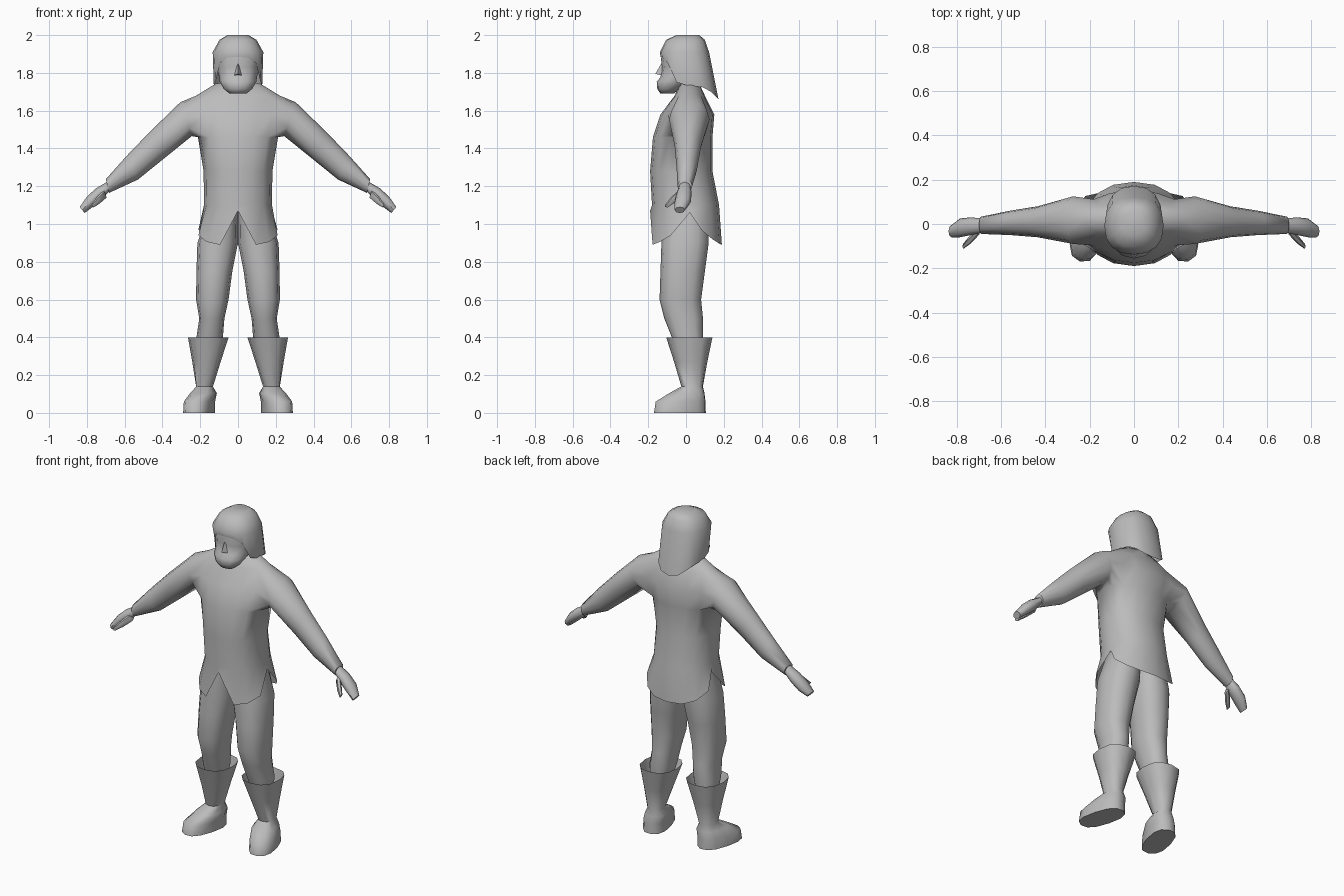
import bpy, bmesh, math

if "Cube" in bpy.data.objects:
    bpy.data.objects.remove(bpy.data.objects["Cube"])

grey = bpy.data.materials.new("plain grey")
grey.diffuse_color = (0.5, 0.5, 0.5, 1)
grey.use_nodes = True
grey.node_tree.nodes["Principled BSDF"].inputs["Base Color"].default_value = grey.diffuse_color


def power(v, p):
    return math.copysign(abs(v) ** p, v)


def level_ring(z, x0, x1, y0, y1, n=16, p=1.0, turn=0.0):
    """Horizontal ring, first point at the front. z may be a list of heights."""
    cx, cy, rx, ry = (x0 + x1) / 2, (y0 + y1) / 2, (x1 - x0) / 2, (y1 - y0) / 2
    pts = []
    for k in range(n):
        a = -math.pi / 2 + 2 * math.pi * k / n
        x, y = rx * power(math.cos(a), p), ry * power(math.sin(a), p)
        c, s = math.cos(turn), math.sin(turn)
        pts.append((cx + c * x - s * y, cy + s * x + c * y,
                    z[k] if isinstance(z, list) else z))
    return pts


def limb_ring(top, bottom, y0, y1, n=12, side=1):
    """Tilted ring spanning an upper and a lower outline point."""
    cx, cz = (top[0] + bottom[0]) / 2, (top[1] + bottom[1]) / 2
    ux, uz = top[0] - cx, top[1] - cz
    pts = []
    for k in range(n):
        t = 2 * math.pi * k / n
        pts.append((side * (cx + ux * math.cos(t)),
                    (y0 + y1) / 2 - (y1 - y0) / 2 * math.sin(t),
                    cz + uz * math.cos(t)))
    return pts


def join(bm, a, b):
    n = len(a)
    return [bm.faces.new((a[k], a[(k + 1) % n], b[(k + 1) % n], b[k])) for k in range(n)]


def finish(bm, name, mirror=False, angle=60):
    bmesh.ops.recalc_face_normals(bm, faces=bm.faces)
    me = bpy.data.meshes.new(name)
    bm.to_mesh(me)
    bm.free()
    me.materials.append(grey)
    ob = bpy.data.objects.new(name, me)
    bpy.context.collection.objects.link(ob)
    bpy.ops.object.select_all(action='DESELECT')
    ob.select_set(True)
    bpy.context.view_layer.objects.active = ob
    bpy.ops.object.shade_smooth_by_angle(angle=math.radians(angle))
    if mirror:
        m = ob.modifiers.new("mirror", 'MIRROR')
        m.use_mirror_merge = False
    return ob


def loft(name, rings, start=False, end=False, mirror=False, angle=60):
    bm = bmesh.new()
    rows = [[bm.verts.new(p) for p in r] for r in rings]
    for a, b in zip(rows, rows[1:]):
        join(bm, a, b)
    if start:
        bm.faces.new(rows[0])
    if end:
        bm.faces.new(rows[-1])
    return finish(bm, name, mirror, angle)


def symmetric(half):
    """Heights from front to back, repeated on the other side."""
    return half + half[-2:0:-1]


# Coat body: notched hem, waist, chest, shoulders, collar
bm = bmesh.new()
hem = symmetric([1.07, 0.89, 0.905, 0.94, 1.06, 0.97, 0.92, 0.895, 0.89])
profile = [(hem, .225, -.19, .19), (1.10, .18, -.18, .175), (1.28, .182, -.19, .14),
           (1.46, .212, -.175, .14), (1.58, .25, -.135, .15), (1.68, .22, -.06, .10),
           (1.745, .115, -.03, .07)]
rows = [[bm.verts.new(p) for p in level_ring(z, -r, r, f, b, p=.9)]
        for z, r, f, b in profile]
for k in (4, 12):
    rows[0][k].co.x *= .82          # side slits hang closer to the body
    rows[0][k].co.y = .02
for i in range(len(rows) - 1):
    faces = join(bm, rows[i], rows[i + 1])
    if i in (3, 4):                 # arm openings
        bmesh.ops.delete(bm, geom=[faces[k] for k in (2, 3, 4, 5, 10, 11, 12, 13)],
                         context='FACES_ONLY')
bm.faces.new(rows[-1])

# Sleeves grow out of the arm openings
sleeve = [((.305, 1.645), (.245, 1.465), -.09, .125), ((.47, 1.485), (.40, 1.34), -.06, .08),
          ((.59, 1.36), (.53, 1.235), -.05, .06), ((.70, 1.237), (.682, 1.165), -.045, .033)]
around = [(5, 0), (5, -1), (5, -2), (4, -2), (3, -2), (3, -1),
          (3, 0), (3, 1), (3, 2), (4, 2), (5, 2), (5, 1)]
for side in (1, -1):
    last = [rows[r][(4 + o) if side > 0 else (12 - o)] for r, o in around]
    for s in sleeve:
        ring = [bm.verts.new(p) for p in limb_ring(*s, side=side)]
        join(bm, last, ring)
        last = ring
    bm.faces.new(last)
loose = [e for e in bm.edges if not e.link_faces]
bmesh.ops.delete(bm, geom=loose, context='EDGES')
bmesh.ops.delete(bm, geom=[v for v in bm.verts if not v.link_faces], context='VERTS')
finish(bm, "coat")

# Hands and thumbs
hand = [((.69, 1.225), (.68, 1.175), -.038, .025), ((.75, 1.19), (.722, 1.13), -.05, .03),
        ((.80, 1.145), (.772, 1.088), -.06, .025), ((.838, 1.09), (.812, 1.058), -.06, -.005)]
loft("hand", [limb_ring(*s, n=8) for s in hand], True, True, mirror=True)
thumb = [((.71, 1.18), (.695, 1.14), -.05, -.01), ((.745, 1.145), (.73, 1.11), -.088, -.05),
         ((.775, 1.105), (.765, 1.087), -.112, -.088)]
loft("thumb", [limb_ring(*s, n=6) for s in thumb], True, True, mirror=True)

# Trousers
legs = [(1.09, .0, .15, -.12, .12), (.90, .0, .215, -.13, .12), (.75, .03, .22, -.135, .10),
        (.60, .05, .222, -.14, .08), (.50, .072, .205, -.115, .09),
        (.40, .08, .22, -.075, .09), (.28, .11, .205, -.04, .08)]
loft("trouser_leg", [level_ring(*s, n=12, p=.85) for s in legs], True, True, mirror=True)

# Boots: flared cuff, narrow ankle, foot turned outward
boot = [(.40, .05, .265, -.105, .14, 0), (.27, .092, .242, -.063, .113, 0),
        (.14, .132, .222, -.025, .09, .1), (.105, .115, .25, -.09, .10, .22),
        (.06, .132, .276, -.165, .108, .27), (.0, .133, .279, -.175, .11, .27)]
loft("boot", [level_ring(*s[:5], n=12, p=.8, turn=s[5]) for s in boot],
     end=True, mirror=True, angle=50)

# Neck and head with jutting bearded chin
loft("neck", [level_ring(z, -.075, .075, f, b, n=12)
              for z, f, b in ((1.68, -.03, .08), (1.82, -.05, .06))], True, True)
skull = [(1.69, .045, -.135, -.065), (1.715, .075, -.152, -.03), (1.755, .098, -.155, .03),
         (1.776, .10, -.135, .05), (1.83, .112, -.128, .08), (1.875, .115, -.132, .08),
         (1.93, .108, -.12, .08), (1.98, .06, -.06, .05)]
loft("head", [level_ring(z, -r, r, f, b, n=12, p=.9) for z, r, f, b in skull], True, True)

# Nose
bm = bmesh.new()
v = [bm.verts.new(p) for p in ((0, -.128, 1.855), (-.025, -.12, 1.785), (.025, -.12, 1.785),
                               (0, -.162, 1.795))]
for f in ((0, 1, 3), (0, 3, 2), (1, 2, 3), (0, 2, 1)):
    bm.faces.new([v[i] for i in f])
finish(bm, "nose")

# Hair: cap over the brow, hanging long at the back
fringe = symmetric([1.885, 1.88, 1.85, 1.75, 1.73, 1.725, 1.70, 1.67, 1.66])
hair = [(2.0, .055, -.05, .07), (1.975, .098, -.105, .10), (1.91, .134, -.138, .122),
        (fringe, .128, -.135, .172)]
loft("hair", [level_ring(z, -r, r, f, b, p=.85) for z, r, f, b in hair], start=True)
